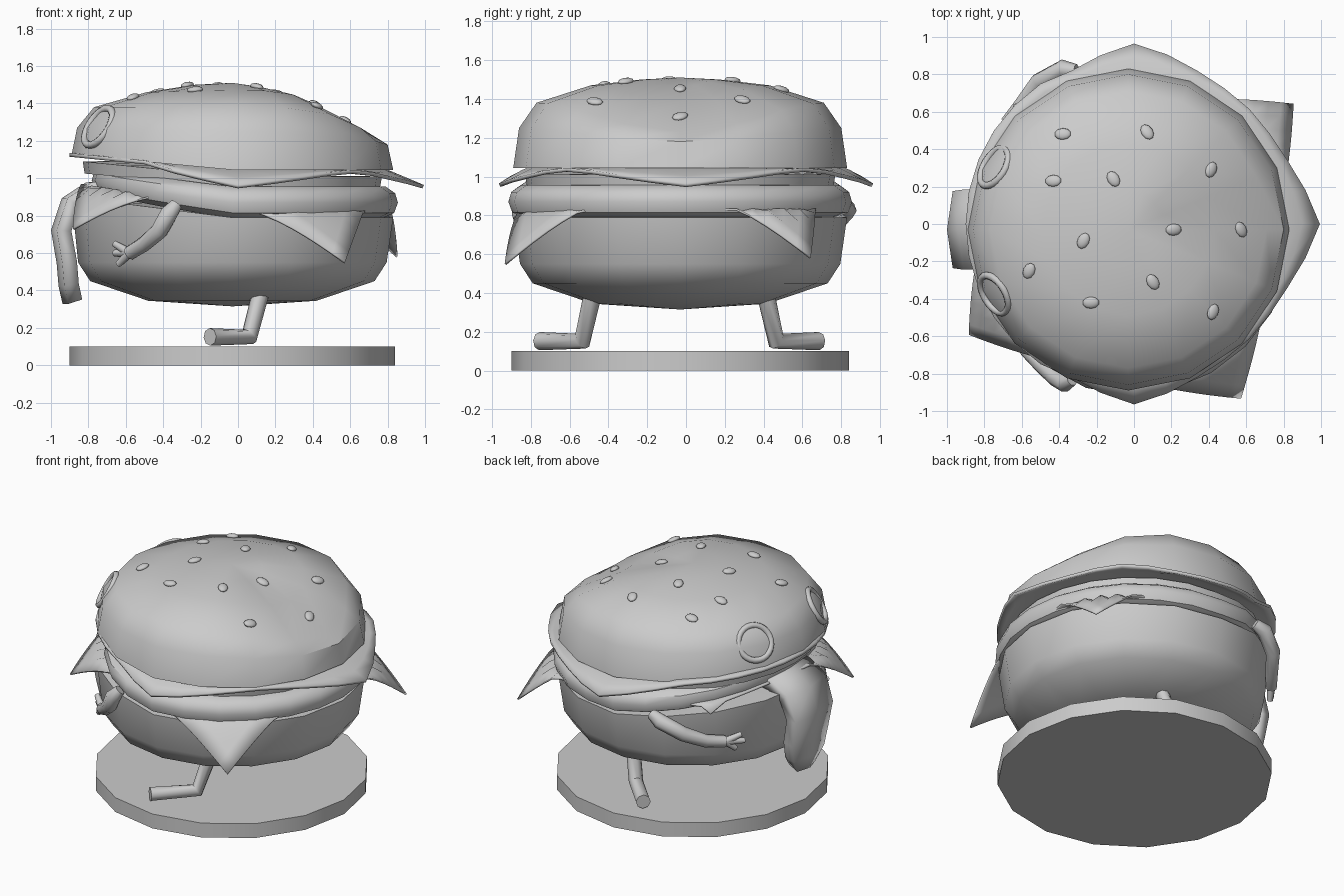
import bpy, bmesh
from math import sin, cos, pi, radians
from mathutils import Vector
from mathutils.bvhtree import BVHTree

if "Cube" in bpy.data.objects:
    bpy.data.objects.remove(bpy.data.objects["Cube"], do_unlink=True)

CENTRE = (-0.03, -0.03)
grey = bpy.data.materials.new("plain_grey")
grey.use_nodes = True
grey.diffuse_color = (0.6, 0.6, 0.6, 1)
grey.node_tree.nodes["Principled BSDF"].inputs["Base Color"].default_value = (0.6, 0.6, 0.6, 1)


def finish(ob, angle=40):
    if not ob.data.materials:
        ob.data.materials.append(grey)
    bpy.ops.object.select_all(action='DESELECT')
    ob.select_set(True)
    bpy.context.view_layer.objects.active = ob
    bpy.ops.object.shade_smooth_by_angle(angle=radians(angle))
    return ob


def from_bmesh(name, bm, thickness=0):
    bmesh.ops.recalc_face_normals(bm, faces=bm.faces)
    me = bpy.data.meshes.new(name)
    bm.to_mesh(me)
    bm.free()
    ob = bpy.data.objects.new(name, me)
    bpy.context.collection.objects.link(ob)
    if thickness:
        mod = ob.modifiers.new("thickness", 'SOLIDIFY')
        mod.thickness = thickness
        mod.offset = 0
    return finish(ob)


def lathe(name, rings, segs=16, centre=CENTRE, thickness=0, shape=None):
    """Rings are (radius, height, drop towards +x, lift towards -x)."""
    bm = bmesh.new()
    rows = []
    for r, z, drop, lift in rings:
        row = []
        for i in range(segs):
            a = 2 * pi * i / segs
            rr, zz = shape(a, r, z) if shape else (r, z)
            zz += lift * max(0, -cos(a)) - drop * max(0, cos(a)) ** 4
            row.append(bm.verts.new((centre[0] + rr * cos(a), centre[1] + rr * sin(a), zz)))
        rows.append(row)
    for lo, hi in zip(rows, rows[1:]):
        for i in range(segs):
            j = (i + 1) % segs
            bm.faces.new((lo[i], lo[j], hi[j], hi[i]))
    bmesh.ops.remove_doubles(bm, verts=bm.verts, dist=0.0005)
    return from_bmesh(name, bm, thickness)


def tube(name, points, radii):
    cu = bpy.data.curves.new(name, 'CURVE')
    cu.dimensions = '3D'
    cu.bevel_depth = 1
    cu.bevel_resolution = 2
    cu.use_fill_caps = True
    sp = cu.splines.new('POLY')
    sp.points.add(len(points) - 1)
    for p, co, r in zip(sp.points, points, radii):
        p.co = (*co, 1)
        p.radius = r
    ob = bpy.data.objects.new(name, cu)
    bpy.context.collection.objects.link(ob)
    bpy.ops.object.select_all(action='DESELECT')
    ob.select_set(True)
    bpy.context.view_layer.objects.active = ob
    bpy.ops.object.convert(target='MESH')
    return finish(bpy.context.object, 50)


# Plate
lathe("plate", [(0, 0, 0, 0), (0.87, 0, 0, 0), (0.87, 0.1, 0, 0), (0, 0.1, 0, 0)])

# Buns
lathe("bottom_bun", [(0, 0.315, 0, 0), (0.45, 0.345, 0, 0), (0.76, 0.45, 0, 0),
                     (0.825, 0.55, 0, 0), (0.86, 0.79, 0, 0.11), (0, 0.8, 0, 0.1)])
top_bun = lathe("top_bun", [(0, 1.06, 0, 0), (0.86, 1.045, 0, 0.08), (0.83, 1.25, 0.07, 0.02),
                            (0.74, 1.38, 0.15, 0), (0.46, 1.47, 0.09, -0.01),
                            (0.2, 1.5, 0.04, 0), (0, 1.51, 0, 0)])


# Patty and tomato slice, set back a little inside the mouth
def set_back(a, r, z):
    return r * (1 - 0.15 * max(0, -cos(a)) ** 2), z


lathe("patty", [(0, 0.79, 0, 0.12), (0.8, 0.785, 0, 0.13), (0.865, 0.815, 0, 0.13),
                (0.885, 0.87, 0, 0.12), (0.87, 0.92, 0, 0.11), (0.82, 0.955, 0, 0.1), (0, 0.97, 0, 0.1)],
      24, shape=set_back)
lathe("tomato", [(0, 0.95, 0, 0.07), (0.79, 0.955, 0, 0.07), (0.8, 1.01, 0, 0.08), (0, 1.02, 0, 0.08)], 24)


# Lettuce: thin sheet with three drooping points, lifted over the mouth
def leaf(a, r, z):
    off_axis = abs((a / (pi / 2) + 0.5) % 1 - 0.5) * 2
    edge = max(0, (r - 0.8) / 0.07)
    if cos(a) < -0.5:
        return r + edge * 0.03, z
    point = max(0, 1 - off_axis / 0.65) ** 1.4
    droop = max(0, 1 - off_axis / 0.9)
    return r + edge * point * (0.09 + 0.03 * max(0, cos(a))), z - edge * 0.08 * droop


lathe("lettuce", [(0, 1.035, 0, 0), (0.6, 1.035, 0, 0.06), (0.8, 1.035, 0, 0.085),
                  (0.835, 1.035, 0, 0.09), (0.87, 1.035, 0, 0.09)],
      32, centre=(0, 0), thickness=0.02, shape=leaf)

# Cheese: square slice with bulging edges, folded down past the patty rim
corners = [Vector(c) for c in ((-0.88, -0.59), (0.57, -0.93), (0.85, 0.64), (-0.64, 0.64))]
N = 20
bm = bmesh.new()
grid = []
for i in range(N + 1):
    row = []
    for j in range(N + 1):
        u, v = i / N, j / N
        p = corners[0].lerp(corners[1], u).lerp(corners[3].lerp(corners[2], u), v)
        p *= 1 + 0.06 * (1 - ((2 * u - 1) * (2 * v - 1)) ** 2)
        over = max(0, p.length - 0.86)
        row.append(bm.verts.new((p.x, p.y, 0.83 - 1.22 * over + 0.16 * max(0, -p.x))))
    grid.append(row)
for i in range(N):
    for j in range(N):
        bm.faces.new((grid[i][j], grid[i + 1][j], grid[i + 1][j + 1], grid[i][j + 1]))
from_bmesh("cheese", bm, 0.012)

# Tongue: ribbon hanging out of the mouth
path = [(-0.6, 0.95, 0.18), (-0.8, 0.94, 0.21), (-0.91, 0.87, 0.21), (-0.96, 0.72, 0.2),
        (-0.93, 0.55, 0.19), (-0.92, 0.43, 0.16), (-0.9, 0.34, 0.09)]
bm = bmesh.new()
rows = [[bm.verts.new((x + 0.03 * abs(s), s * w - 0.03, z)) for s in (-1, 0, 1)] for x, z, w in path]
for a, b in zip(rows, rows[1:]):
    for k in range(2):
        bm.faces.new((a[k], a[k + 1], b[k + 1], b[k]))
from_bmesh("tongue", bm, 0.08)

# Sesame seeds sit on the bun surface
tree = BVHTree.FromObject(top_bun, bpy.context.evaluated_depsgraph_get())
seeds = [(-.38, .48), (.07, .49), (.41, .29), (-.43, .23), (-.11, .24), (-.27, -.09),
         (.21, -.03), (.57, -.03), (-.56, -.25), (-.23, -.42), (.1, -.31), (.42, -.47)]
for n, (x, y) in enumerate(seeds):
    hit, normal, _, _ = tree.ray_cast(Vector((x, y, 3)), Vector((0, 0, -1)))
    bpy.ops.mesh.primitive_uv_sphere_add(segments=10, ring_count=6, radius=1, location=hit + normal * 0.006)
    seed = bpy.context.object
    seed.name = f"sesame_seed_{n + 1}"
    seed.scale = (0.045, 0.032, 0.018)
    # Lay each seed flat, turned by a different amount
    tangent = Vector((cos(n * 2.1), sin(n * 2.1), 0))
    lay = Vector((0, 0, 1)).rotation_difference(normal)
    seed.rotation_euler = (lay @ Vector((1, 0, 0)).rotation_difference(tangent)).to_euler()
    finish(seed, 60)

# Eye rings, legs and feet on both sides
for side, label in ((1, "left"), (-1, "right")):
    bpy.ops.mesh.primitive_torus_add(major_radius=0.112, minor_radius=0.02, major_segments=24,
                                     minor_segments=8, location=(-0.745, -0.035 + side * 0.34, 1.275))
    eye = bpy.context.object
    eye.name = f"eye_ring_{label}"
    eye.rotation_euler = Vector((-0.75, side * 0.45, 0.5)).to_track_quat('Z', 'Y').to_euler()
    finish(eye, 60)
    leg = [(0.13, 0.44, 0.42), (0.06, 0.5, 0.152), (-0.15, 0.72, 0.152)]
    tube(f"leg_{label}", [(x, side * y - 0.035, z) for x, y, z in leg], [0.047] * 3)


# Arms with three fingers each
def arm(label, points, tips):
    tube(f"arm_{label}", points, [0.035, 0.05, 0.048, 0.042, 0.038])
    for n, tip in enumerate(tips):
        tube(f"finger_{label}_{n + 1}", [points[-1], tip], [0.026, 0.018])


arm("right", [(-.33, -.83, .86), (-.37, -.85, .81), (-.42, -.82, .72), (-.5, -.75, .65), (-.58, -.67, .6)],
    [(-.66, -.61, .65), (-.66, -.6, .6), (-.64, -.62, .54)])
arm("left", [(-.31, .82, .86), (-.38, .83, .83), (-.51, .76, .75), (-.6, .64, .68), (-.68, .54, .66)],
    [(-.75, .46, .7), (-.76, .44, .65), (-.72, .48, .6)])
